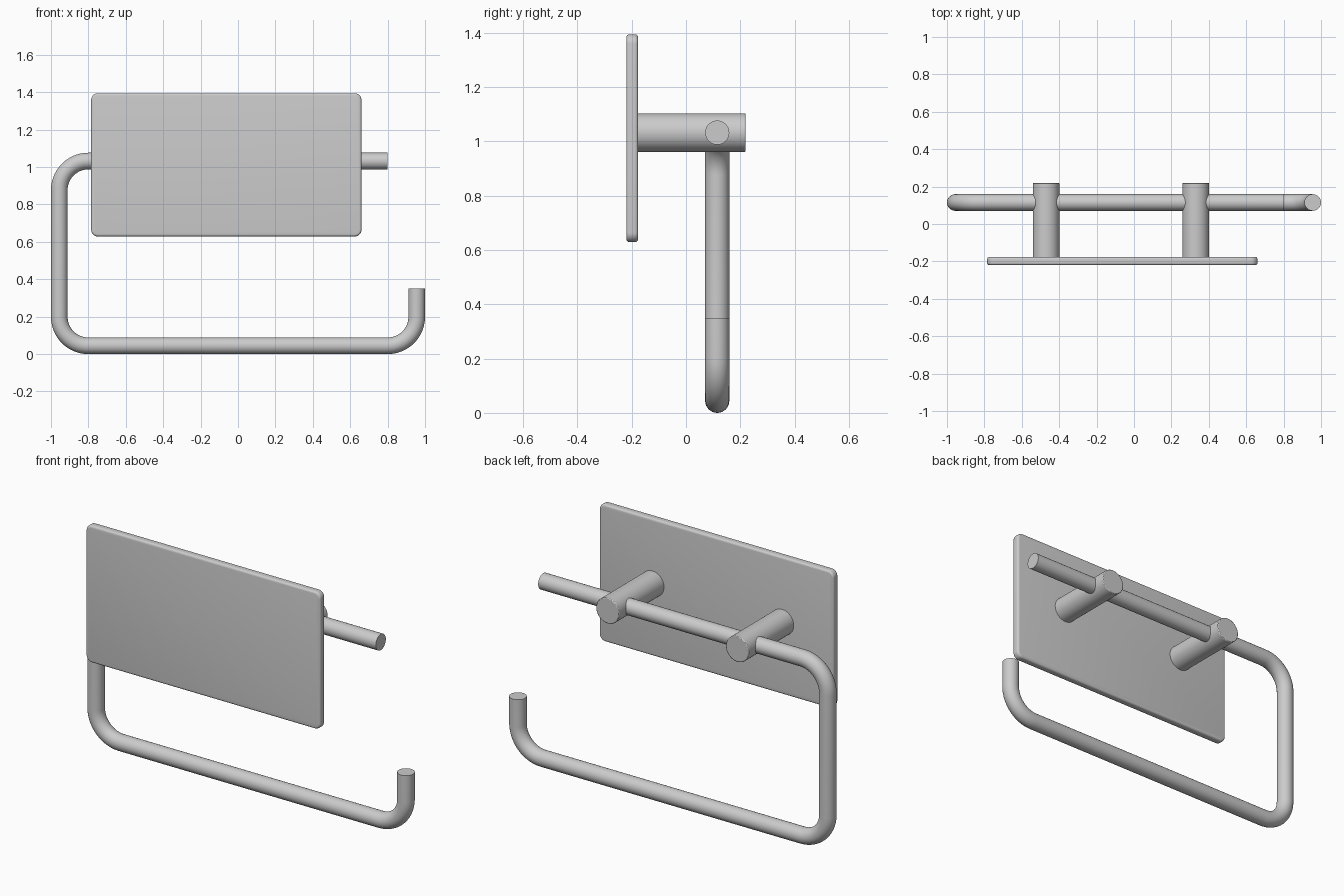
import bpy, bmesh, math
from mathutils import Vector

if "Cube" in bpy.data.objects:
    bpy.data.objects.remove(bpy.data.objects["Cube"])

R = 0.0445      # rod radius
ROD_Y = 0.115
ROD_Z = 1.032
BEND = 0.155    # bend radius on the rod centreline


def finish(obj):
    bpy.ops.object.select_all(action='DESELECT')
    obj.select_set(True)
    bpy.context.view_layer.objects.active = obj
    bpy.ops.object.shade_smooth_by_angle(angle=math.radians(35))


def mesh_object(name, bm):
    bmesh.ops.recalc_face_normals(bm, faces=bm.faces)
    me = bpy.data.meshes.new(name)
    bm.to_mesh(me)
    bm.free()
    obj = bpy.data.objects.new(name, me)
    bpy.context.collection.objects.link(obj)
    return obj


def rounded_path(corners, radius, steps=14):
    """Replace the right-angle inner corners of an (x, z) path with arcs."""
    pts = [Vector(c) for c in corners]
    out = [pts[0]]
    for a, b, c in zip(pts, pts[1:], pts[2:]):
        u, v = (a - b).normalized(), (c - b).normalized()
        centre = b + (u + v) * radius
        for i in range(steps + 1):
            t = math.pi / 2 * i / steps
            out.append(centre - v * radius * math.cos(t) - u * radius * math.sin(t))
    return out + [pts[-1]]


# Bent rod: sweep a circle along the path
side = 1 - R
path = rounded_path([(0.8, ROD_Z), (-side, ROD_Z), (-side, R), (side, R), (side, 0.35)], BEND)
SIDES = 32
bm = bmesh.new()
rings = []
for i, p in enumerate(path):
    d = (path[min(i + 1, len(path) - 1)] - path[max(i - 1, 0)]).normalized()
    # keep end tangents of the straight runs exactly axis-aligned
    if max(abs(d.x), abs(d.y)) > 0.995:
        d = Vector((round(d.x), round(d.y)))
    n = Vector((-d.y, d.x))
    ring = []
    for k in range(SIDES):
        a = 2 * math.pi * k / SIDES
        q = p + n * R * math.cos(a)
        ring.append(bm.verts.new((q.x, ROD_Y + R * math.sin(a), q.y)))
    rings.append(ring)
for r0, r1 in zip(rings, rings[1:]):
    for k in range(SIDES):
        j = (k + 1) % SIDES
        bm.faces.new((r0[k], r0[j], r1[j], r1[k]))
bm.faces.new(rings[0])
bm.faces.new(rings[-1])
finish(mesh_object("bent_rod", bm))

# Wall plate: rounded rectangle with softened rims
bm = bmesh.new()
bmesh.ops.create_cube(bm, size=1)
bmesh.ops.scale(bm, vec=(1.445, 0.044, 0.765), verts=bm.verts)
bmesh.ops.translate(bm, vec=(-0.0625, -0.198, 1.0115), verts=bm.verts)
corners = [e for e in bm.edges if abs(e.verts[0].co.y - e.verts[1].co.y) > 0.01]
bmesh.ops.bevel(bm, geom=corners, offset=0.035, segments=8, profile=0.5, affect='EDGES')
rims = [e for e in bm.edges if abs(e.verts[0].co.y - e.verts[1].co.y) < 0.001]
bmesh.ops.bevel(bm, geom=rims, offset=0.012, segments=4, profile=0.5, affect='EDGES')
finish(mesh_object("wall_plate", bm))

# Two posts joining the plate to the rod
for name, x in (("left_post", -0.47), ("right_post", 0.33)):
    y0, y1 = -0.18, 0.22
    bpy.ops.mesh.primitive_cylinder_add(vertices=48, radius=0.071, depth=y1 - y0,
                                        location=(x, (y0 + y1) / 2, ROD_Z),
                                        rotation=(math.pi / 2, 0, 0))
    post = bpy.context.object
    post.name = name
    bevel = post.modifiers.new("soft_rim", 'BEVEL')
    bevel.width = 0.004
    bevel.segments = 2
    bevel.limit_method = 'ANGLE'
    bevel.angle_limit = math.radians(60)
    finish(post)
